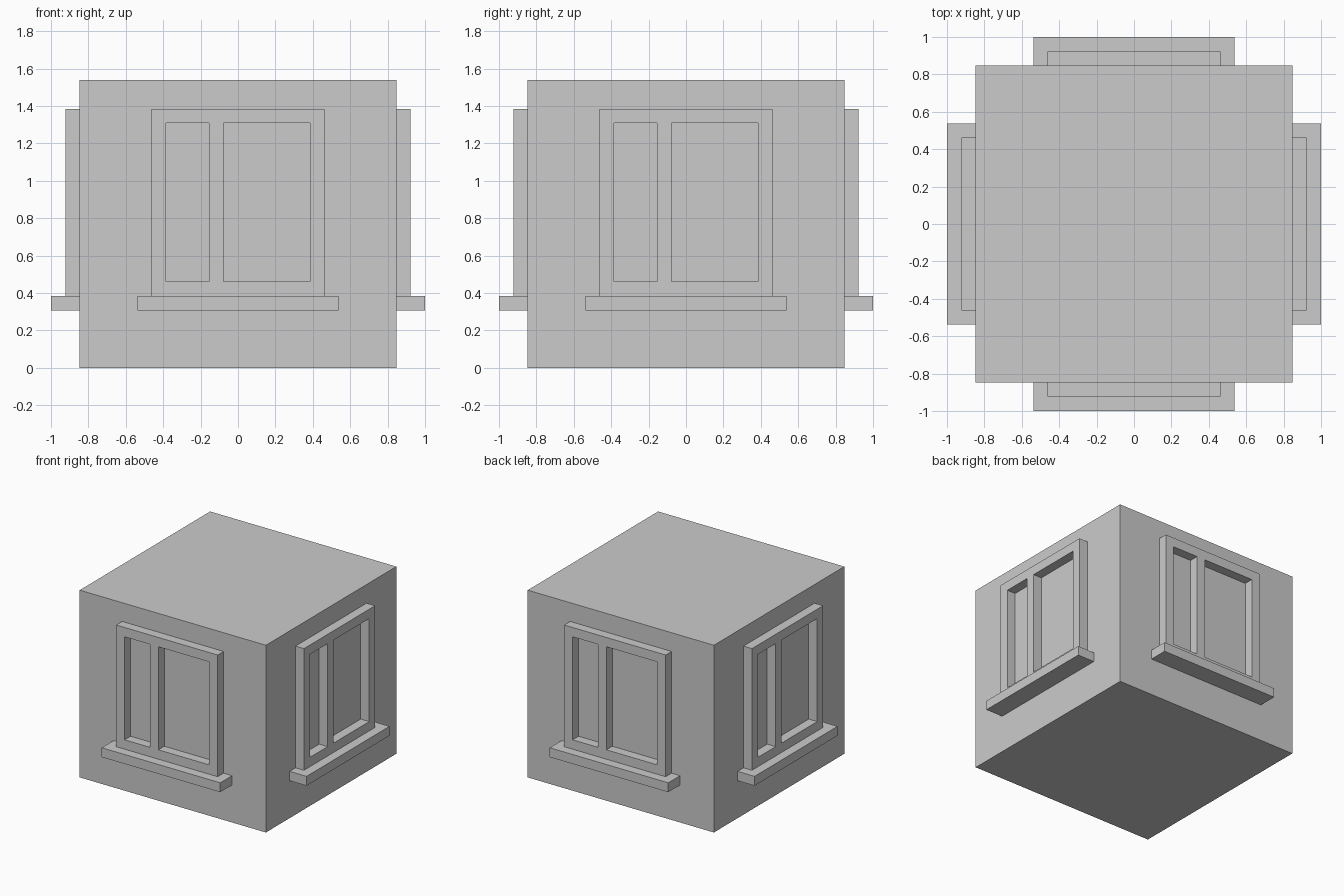
import bpy, bmesh, math
from mathutils import Matrix, Vector

if "Cube" in bpy.data.objects:
    bpy.data.objects.remove(bpy.data.objects["Cube"])

U = 2 / 13          # two modules of trim thickness
T = U / 2           # trim thickness
WALL = 11 * T       # half width of the block
HEIGHT = 20 * T


def finish(name, bm, turn=0.0):
    bmesh.ops.recalc_face_normals(bm, faces=bm.faces)
    bm.transform(Matrix.Rotation(turn, 4, 'Z'))
    mesh = bpy.data.meshes.new(name)
    bm.to_mesh(mesh)
    bm.free()
    obj = bpy.data.objects.new(name, mesh)
    bpy.context.collection.objects.link(obj)
    return obj


def box(name, lo, hi, turn=0.0):
    lo, hi = Vector(lo), Vector(hi)
    bm = bmesh.new()
    bmesh.ops.create_cube(bm, size=1)
    bm.transform(Matrix.Translation((lo + hi) / 2) @ Matrix.Diagonal((*(hi - lo), 1)))
    return finish(name, bm, turn)


def window_frame(name, turn):
    # flat lattice with two panes left open, extruded outwards from the wall
    xs = [T * i for i in (-6, -5, -2, -1, 5, 6)]
    zs = [T * i for i in (5, 6, 17, 18)]
    bm = bmesh.new()
    grid = [[bm.verts.new((x, -WALL, z)) for z in zs] for x in xs]
    for i in range(5):
        for j in range(3):
            if j == 1 and i in (1, 3):
                continue
            bm.faces.new((grid[i][j], grid[i + 1][j], grid[i + 1][j + 1], grid[i][j + 1]))
    ext = bmesh.ops.extrude_face_region(bm, geom=bm.faces[:], use_keep_orig=True)
    verts = [g for g in ext["geom"] if isinstance(g, bmesh.types.BMVert)]
    bmesh.ops.translate(bm, verts=verts, vec=(0, -T, 0))
    # merge coplanar lattice cells where possible
    bmesh.ops.dissolve_limit(bm, angle_limit=0.01, verts=bm.verts[:], edges=bm.edges[:])
    return finish(name, bm, turn)


# solid wall block
box("wall_block", (-WALL, -WALL, 0), (WALL, WALL, HEIGHT))

# one window with a projecting sill on each side
for k, side in enumerate(("front", "right", "back", "left")):
    turn = k * math.pi / 2
    window_frame(f"{side}_window_frame", turn)
    box(f"{side}_window_sill", (-7 * T, -WALL - 2 * T, 4 * T), (7 * T, -WALL, 5 * T), turn)
